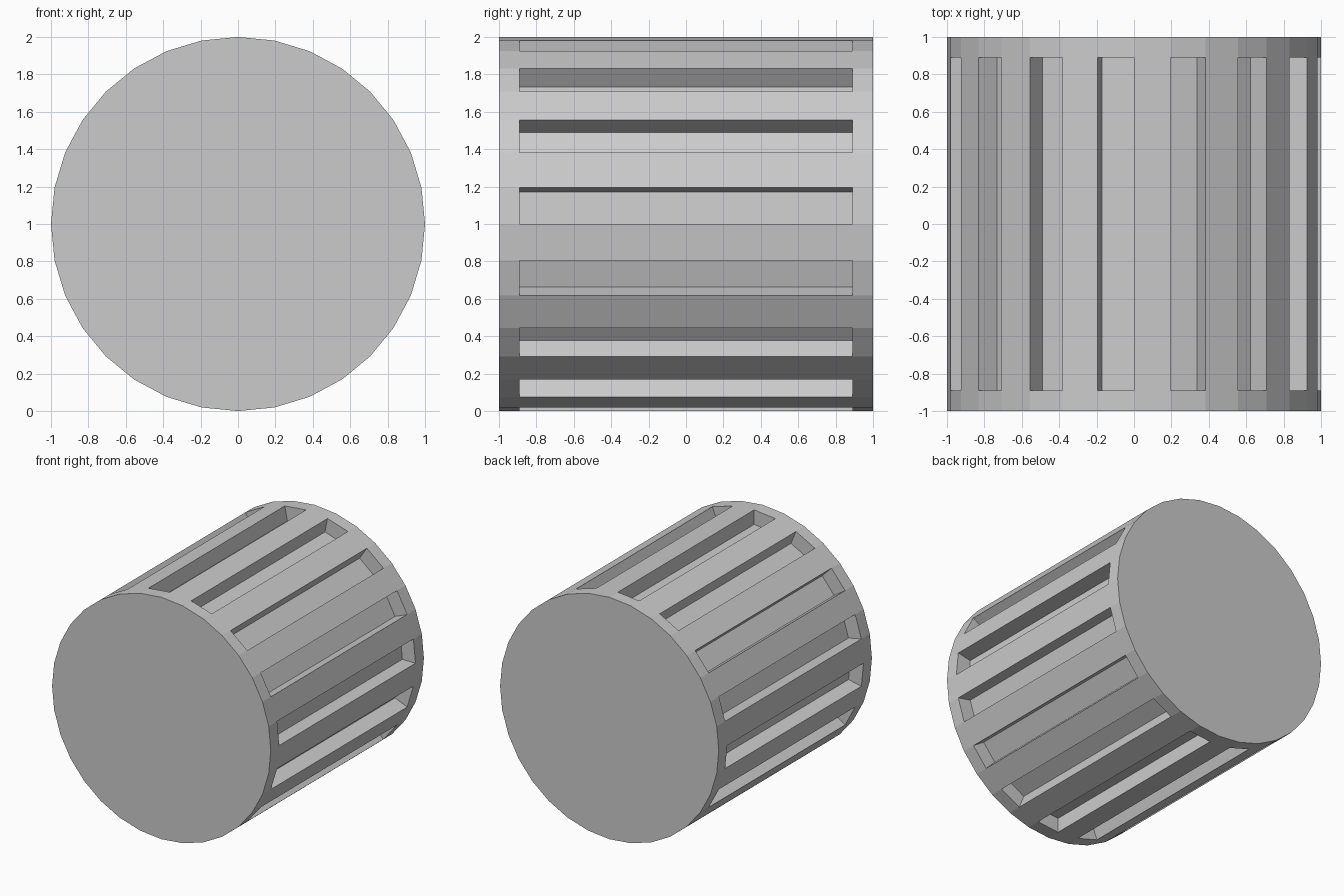
import bpy, bmesh, math
from mathutils import Matrix, Vector

if "Cube" in bpy.data.objects:
    bpy.data.objects.remove(bpy.data.objects["Cube"])

SIDES = 32
RIM = 0.89      # slots run from y = -RIM to y = RIM
FLOOR = 0.88    # radius of the slot floors

# 32-sided drum lying along y, standing on z = 0
bm = bmesh.new()
bmesh.ops.create_cone(bm, cap_ends=True, segments=SIDES, radius1=1, radius2=1,
                      depth=2, matrix=Matrix.Rotation(math.pi / 2, 4, 'X'))

# Cut lines that separate the two end rims from the slotted middle
for y in (-RIM, RIM):
    bmesh.ops.bisect_plane(bm, geom=bm.verts[:] + bm.edges[:] + bm.faces[:],
                           plane_co=(0, y, 0), plane_no=(0, 1, 0))

# Every second middle panel is sunk towards the axis
def is_slot(face):
    c = face.calc_center_median()
    if abs(face.normal.y) > 0.5 or abs(c.y) > 0.5:
        return False
    angle = math.atan2(c.z, c.x) % (2 * math.pi)
    return int(angle / (2 * math.pi / SIDES)) % 2 == 0

slots = [f for f in bm.faces if is_slot(f)]
floors = bmesh.ops.extrude_discrete_faces(bm, faces=slots)["faces"]
for v in {v for f in floors for v in f.verts}:
    v.co.x *= FLOOR
    v.co.z *= FLOOR

bmesh.ops.translate(bm, verts=bm.verts[:], vec=Vector((0, 0, 1)))
bmesh.ops.recalc_face_normals(bm, faces=bm.faces[:])

mesh = bpy.data.meshes.new("slotted_drum")
bm.to_mesh(mesh)
bm.free()
bpy.context.collection.objects.link(bpy.data.objects.new("slotted_drum", mesh))
